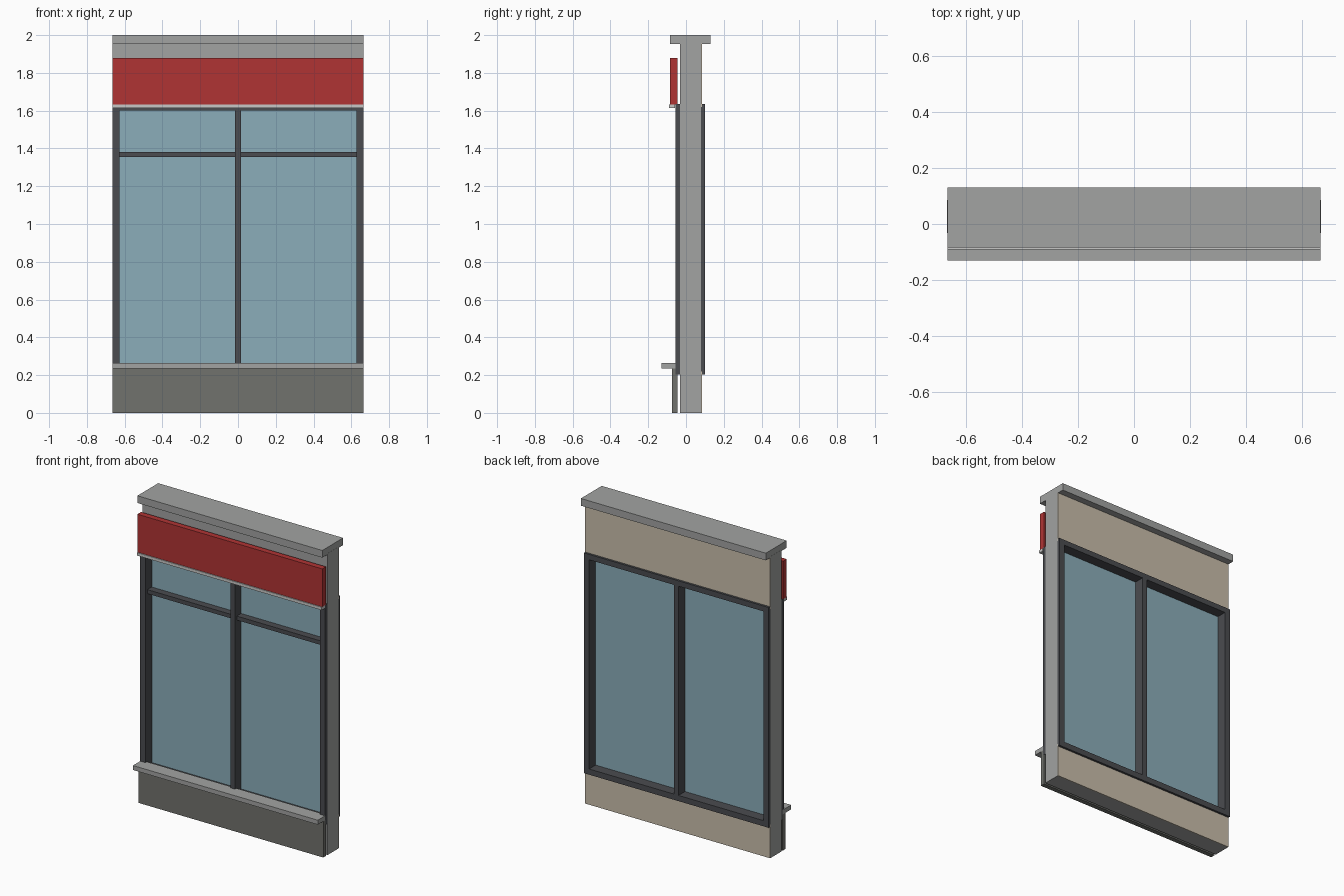
import bpy
import bmesh

cube = bpy.data.objects.get("Cube")
if cube:
    bpy.data.objects.remove(cube, do_unlink=True)


def material(name, rgb):
    m = bpy.data.materials.new(name)
    m.use_nodes = True
    m.diffuse_color = (*rgb, 1)
    m.node_tree.nodes["Principled BSDF"].inputs["Base Color"].default_value = (*rgb, 1)
    return m


STONE = material("grey stone", (0.36, 0.366, 0.36))
PLINTH = material("dark stone", (0.165, 0.168, 0.153))
RED = material("red sign", (0.434, 0.034, 0.034))
TRIM = material("light trim", (0.58, 0.58, 0.57))
DARK = material("dark frame", (0.069, 0.072, 0.080))
GLASS = material("blue glass", (0.258, 0.423, 0.491))
CREAM = material("cream plaster", (0.584, 0.515, 0.407))

HALF = 0.665    # half width of the panel
WALL = 0.6655   # wall ends sit just proud of the frame


def parts(name, mat, boxes):
    """One object made of boxes given as (x range, y range, z range)."""
    bm = bmesh.new()
    for ranges in boxes:
        verts = bmesh.ops.create_cube(bm, size=1)["verts"]
        for v in verts:
            v.co = [lo + (c + 0.5) * (hi - lo) for c, (lo, hi) in zip(v.co, ranges)]
    mesh = bpy.data.meshes.new(name)
    bm.to_mesh(mesh)
    bm.free()
    mesh.materials.append(mat)
    obj = bpy.data.objects.new(name, mesh)
    bpy.context.collection.objects.link(obj)
    return obj


def full(y, z, half=HALF):
    return ((-half, half), y, z)


# Wall around the opening: lower band, upper band, thin end piers
wall_y = (-0.032, 0.08)
piers = [((min(s * 0.64, s * WALL), max(s * 0.64, s * WALL)), wall_y, (0.22, 1.62))
         for s in (-1, 1)]
parts("wall", STONE, [full(wall_y, (0, 0.22), WALL),
                      full(wall_y, (1.62, 1.96), WALL)] + piers)

# Inner plaster on the back of both bands
plaster_y = (0.08, 0.086)
parts("back_plaster", CREAM, [full(plaster_y, (0, 0.22), WALL),
                              full(plaster_y, (1.62, 1.955), WALL)])

# Window frame: jambs, rails, centre mullion
frame_y = (-0.055, 0.1)
low, high = 0.203, 1.635
parts("window_frame", DARK, [
    ((-HALF, -0.627), frame_y, (low, high)),
    ((0.627, HALF), frame_y, (low, high)),
    ((-0.627, 0.627), frame_y, (low, 0.24)),
    ((-0.627, 0.627), frame_y, (1.6, high)),
    ((-0.016, 0.016), frame_y, (0.24, 1.6)),
])
parts("transom_bars", DARK, [
    ((-0.627, -0.016), (-0.035, 0.012), (1.355, 1.381)),
    ((0.016, 0.627), (-0.035, 0.012), (1.355, 1.381)),
])

# Panes either side of the mullion
parts("glass_panes", GLASS, [
    ((-0.627, -0.016), (0.01, 0.033), (0.24, 1.6)),
    ((0.016, 0.627), (0.01, 0.033), (0.24, 1.6)),
])

# Front trim and top coping
parts("coping", STONE, [full((-0.084, 0.13), (1.953, 2.0))])
parts("sill", STONE, [full((-0.13, -0.04), (0.235, 0.264))])
parts("plinth", PLINTH, [full((-0.074, -0.044), (0, 0.235))])
parts("sign_board", RED, [full((-0.084, -0.046), (1.633, 1.88))])
parts("sign_trim", TRIM, [full((-0.09, -0.058), (1.614, 1.633))])
